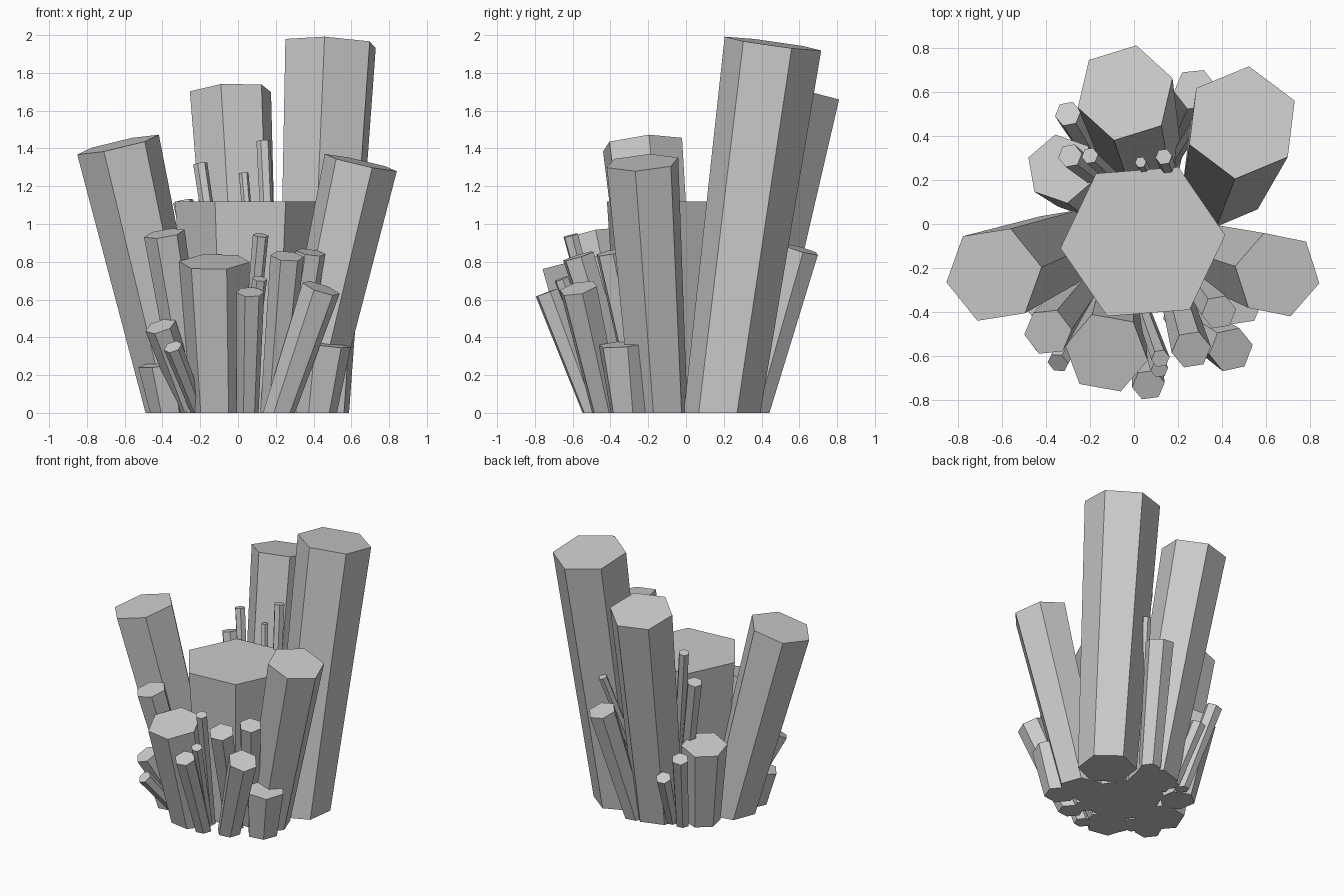
import bpy, bmesh, math
from mathutils import Vector

if "Cube" in bpy.data.objects:
    bpy.data.objects.remove(bpy.data.objects["Cube"])

TAPER = 0.78  # foot radius relative to the tip radius


def crystal(name, tip, r, foot, twist=8):
    """Leaning hexagonal prism, wider at the tip, capped square to its axis, cut flat at z = 0."""
    b, t = Vector((*foot, 0)), Vector(tip)
    axis = (t - b).normalized()
    u = (Vector((1, 0, 0)) - axis * axis.x).normalized()
    v = axis.cross(u)
    bm = bmesh.new()
    low, high = [], []
    for i in range(6):
        a = math.radians(twist + 60 * i)
        d = u * math.cos(a) + v * math.sin(a)
        p, q = b + d * r * TAPER, t + d * r
        p = p + (q - p) * (-p.z / (q.z - p.z))   # slide along the edge to the ground
        low.append(bm.verts.new(p))
        high.append(bm.verts.new(q))
    bm.faces.new(low[::-1])
    bm.faces.new(high)
    for i in range(6):
        j = (i + 1) % 6
        bm.faces.new((low[i], low[j], high[j], high[i]))
    me = bpy.data.meshes.new(name)
    bm.to_mesh(me)
    bm.free()
    bpy.context.collection.objects.link(bpy.data.objects.new(name, me))


def spray(name, spread, *tips, pivot=(0, 0)):
    """Crystals fanning out from a pivot: each foot lies part way from the pivot to its tip."""
    c = Vector(pivot)
    for n, (x, y, z, r) in enumerate(tips, 1):
        crystal(f"{name}_{n}", (x, y, z), r, c.lerp(Vector((x, y)), spread))


# upright centre and the six big leaning crystals
crystal("centre_crystal", (0.04, -0.08, 1.12), 0.375, (0.04, -0.08), 4.5)
crystal("tallest_crystal", (0.49, 0.46, 1.955), 0.26, (0.40, 0.19), 23)
crystal("back_crystal", (-0.04, 0.595, 1.70), 0.225, (0.05, 0.25), 17)
crystal("left_crystal", (-0.635, -0.23, 1.42), 0.225, (-0.31, -0.10), 10)
crystal("right_crystal", (0.65, -0.23, 1.325), 0.20, (0.35, -0.14), 48)
crystal("front_crystal", (-0.125, -0.585, 0.80), 0.19, (-0.10, -0.40), 50)
crystal("back_left_crystal", (-0.33, 0.25, 0.63), 0.16, (-0.25, 0.16), 40)

# small crystals round the rim
spray("front_left_small", 0.6, (-0.39, -0.49, 0.95, 0.11),
      (-0.41, -0.51, 0.46, 0.085), (-0.345, -0.63, 0.35, 0.05))
spray("front_low", 0.44, (0.065, -0.73, 0.64, 0.075), (0.44, -0.57, 0.66, 0.105),
      pivot=(0.04, -0.3))
spray("front_right_small", 0.55, (0.26, -0.57, 0.83, 0.09), (0.385, -0.4, 0.85, 0.08),
      pivot=(0.1, 0))
spray("back_small", 0.6, (0.28, 0.61, 0.865, 0.1), (-0.3, 0.5, 0.61, 0.06),
      (-0.16, 0.5, 0.43, 0.055))
spray("stub", 0.9, (-0.41, -0.32, 0.26, 0.12), (0.46, -0.33, 0.365, 0.14))

# thin needles
spray("back_needle", 0.6, (-0.29, 0.31, 1.12, 0.055), (-0.2, 0.31, 1.32, 0.038),
      (0.03, 0.28, 1.27, 0.026), (0.135, 0.305, 1.44, 0.038), pivot=(0.3, -0.15))
spray("hidden_needle", 0.35, (0.33, 0.53, 1.08, 0.032))
spray("front_needle", 0.6, (0.12, -0.61, 0.94, 0.042), (0.115, -0.66, 0.71, 0.04),
      pivot=(-0.1, 0))
